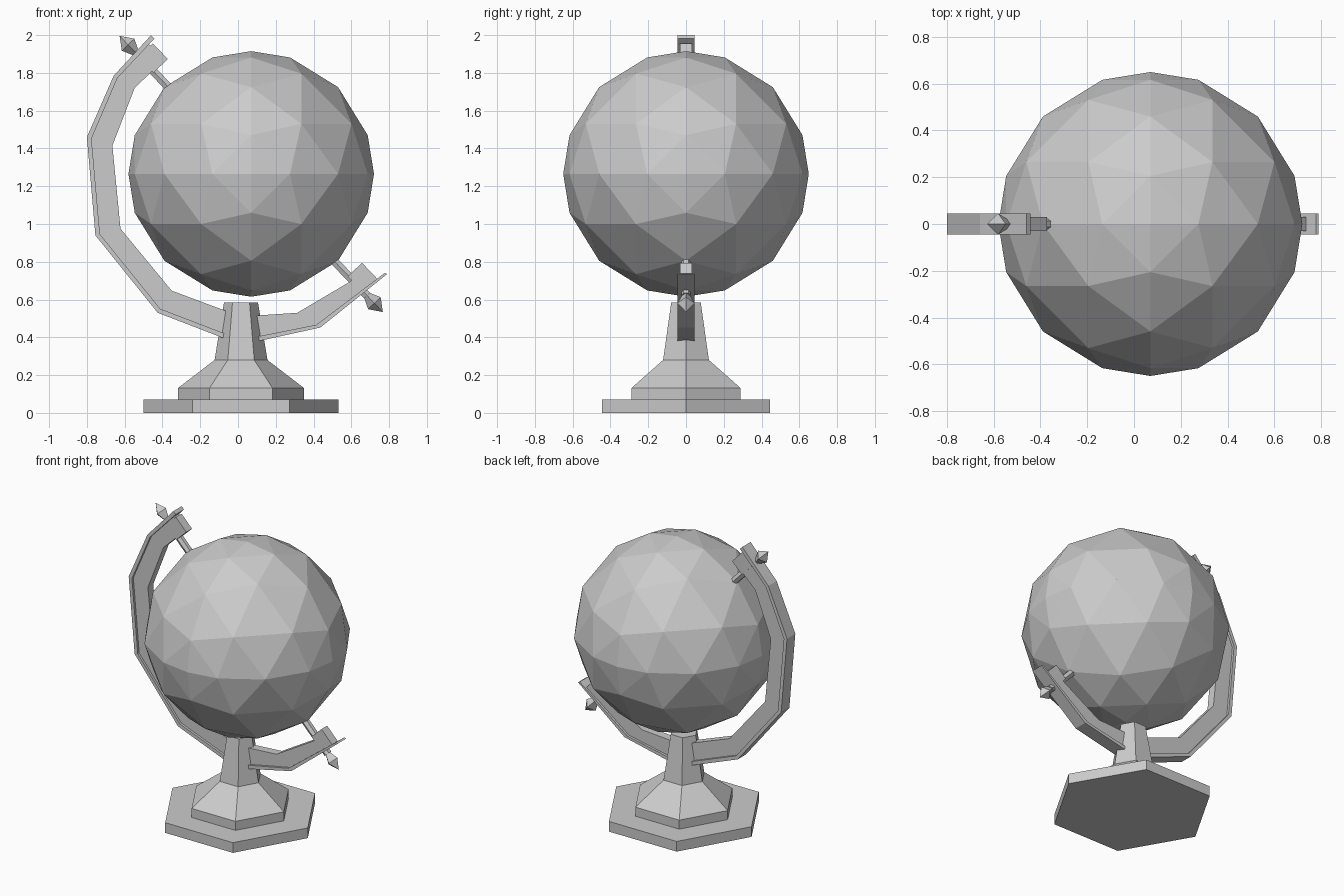
import bpy, bmesh, math
from mathutils import Vector

if "Cube" in bpy.data.objects:
    bpy.data.objects.remove(bpy.data.objects["Cube"])

CENTRE = Vector((0.07, 0, 1.265))
AXIS = Vector((0.69, 0, -0.724)).normalized()    # tilt axis, pointing to lower right
SIDE = Vector((0.724, 0, 0.69)).normalized()     # across the axis, in the arm's plane
Y = Vector((0, 1, 0))


def finish(name, bm):
    bmesh.ops.recalc_face_normals(bm, faces=bm.faces[:])
    mesh = bpy.data.meshes.new(name)
    bm.to_mesh(mesh)
    bm.free()
    bpy.context.collection.objects.link(bpy.data.objects.new(name, mesh))


def plate(name, pts, half):
    """Extrude an x-z outline across y."""
    bm = bmesh.new()
    a = [bm.verts.new((x, -half, z)) for x, z in pts]
    b = [bm.verts.new((x, half, z)) for x, z in pts]
    bm.faces.new(a)
    bm.faces.new(b[::-1])
    for i in range(len(pts)):
        j = (i + 1) % len(pts)
        bm.faces.new((a[i], a[j], b[j], b[i]))
    finish(name, bm)


def lathe(name, profile, sides, origin, axis, ref):
    """Faceted turned part from (radius, distance along axis) pairs."""
    bm = bmesh.new()
    other = axis.cross(ref)
    rings = []
    for r, h in profile:
        rings.append([bm.verts.new(origin + axis * h + r * (
            ref * math.cos(2 * math.pi * k / sides) + other * math.sin(2 * math.pi * k / sides)))
            for k in range(sides)])
    for lo, hi in zip(rings, rings[1:]):
        for k in range(sides):
            j = (k + 1) % sides
            bm.faces.new((lo[k], lo[j], hi[j], hi[k]))
    bm.faces.new(rings[0])
    bm.faces.new(rings[-1])
    bmesh.ops.remove_doubles(bm, verts=bm.verts[:], dist=0.0005)
    finish(name, bm)


def mix(a, b, t):
    return tuple(p + (q - p) * t for p, q in zip(a, b))


# Globe: octahedron with every edge split in four, pushed out to a sphere
bm = bmesh.new()
R = range(-4, 5)
for p in [(a, b, c) for a in R for b in R for c in R if abs(a) + abs(b) + abs(c) == 4]:
    bm.verts.new(CENTRE + Vector(p).normalized() * 0.65)
bmesh.ops.convex_hull(bm, input=bm.verts[:])
finish("globe", bm)

# Hexagonal stand
foot = Vector((0.016, 0, 0))
UP, X = Vector((0, 0, 1)), Vector((1, 0, 0))
lathe("base_plate", [(0.515, 0), (0.515, 0.07)], 6, foot, UP, X)
lathe("pedestal", [(0.333, 0.07), (0.333, 0.132), (0.14, 0.28), (0.09, 0.585)], 6, foot, UP, X)

# Curved arm: wide outer flange plus a narrower inner web
outer = [(-0.46, 2.0), (-0.658, 1.785), (-0.80, 1.46), (-0.755, 0.94),
         (-0.425, 0.53), (0.016, 0.36), (0.436, 0.452), (0.79, 0.735)]
inner = [(-0.36, 1.90), (-0.547, 1.72), (-0.665, 1.415), (-0.622, 0.975),
         (-0.351, 0.647), (0.016, 0.51), (0.314, 0.53), (0.72, 0.77)]
step = [mix(o, i, 0.18) for o, i in zip(outer, inner)]
plate("arm_flange", outer + step[::-1], 0.045)
for line in (step, inner):                       # web stops short of the flange tips
    line[0] = mix(line[0], line[1], 0.15)
    line[-1] = mix(line[-1], line[-2], 0.12)
plate("arm_web", step + inner[::-1], 0.029)

# Axle bearings and finials at both poles
for name, s in (("upper", -1), ("lower", 1)):
    block = [CENTRE + AXIS * (s * d) + SIDE * w
             for d, w in ((0.745, -0.005), (0.745, 0.1), (0.86, 0.1), (0.86, -0.005))]
    plate(name + "_bearing", [(p.x, p.z) for p in block], 0.031)
    lathe(name + "_finial", [(0.012, 0.87), (0.046, 0.945), (0.0, 1.01)],
          4, CENTRE, AXIS * s, Y)

# Axle through the globe
lathe("axle", [(0.025, -0.89), (0.025, 0.89)], 6, CENTRE, AXIS, Y)
